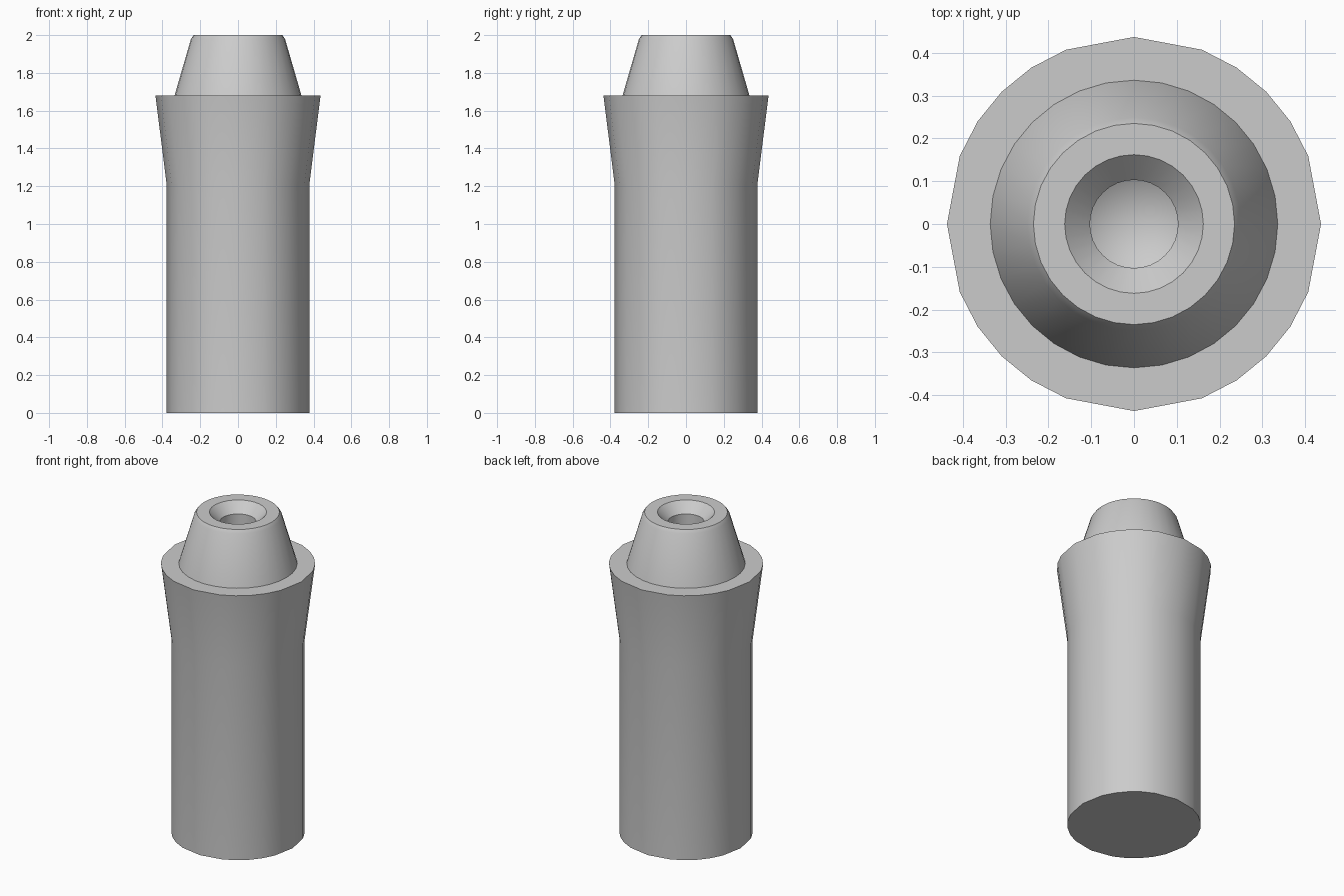
import bpy
import bmesh
import math

old = bpy.data.objects.get("Cube")
if old:
    bpy.data.objects.remove(old, do_unlink=True)

grey = bpy.data.materials.new("plain grey")
grey.use_nodes = True
colour = (0.6, 0.6, 0.6, 1)
grey.diffuse_color = colour
grey.node_tree.nodes["Principled BSDF"].inputs["Base Color"].default_value = colour


def lathe(name, profile, angles, cap_start=False, cap_end=False):
    """Turn a (radius, height) profile about z; a zero radius closes to a point."""
    bm = bmesh.new()
    rings = []
    for r, z in profile:
        if r == 0:
            rings.append([bm.verts.new((0, 0, z))] * len(angles))
        else:
            rings.append([bm.verts.new((r * math.cos(a), r * math.sin(a), z)) for a in angles])
    for low, high in zip(rings, rings[1:]):
        for i in range(len(angles)):
            j = (i + 1) % len(angles)
            corners = list(dict.fromkeys((low[i], low[j], high[j], high[i])))
            bm.faces.new(corners)
    if cap_start:
        bm.faces.new(rings[0][::-1])
    if cap_end:
        bm.faces.new(rings[-1])
    mesh = bpy.data.meshes.new(name)
    bm.to_mesh(mesh)
    bm.free()
    mesh.materials.append(grey)
    obj = bpy.data.objects.new(name, mesh)
    bpy.context.collection.objects.link(obj)
    bpy.ops.object.select_all(action="DESELECT")
    obj.select_set(True)
    bpy.context.view_layer.objects.active = obj
    bpy.ops.object.shade_smooth_by_angle(angle=math.radians(32))
    return obj


# Body: unevenly spaced sides repeated in each quarter, flaring to a collar
quarter = (0, 21.3, 33.3, 45, 56.7, 68.7)
body_angles = [math.radians(q * 90 + a) for q in range(4) for a in quarter]
lathe("body", [(0.378, 0), (0.378, 1.21), (0.437, 1.68)], body_angles, True, True)

# Nozzle: tapered cone with a softened rim, countersink and drilled hole
round_angles = [math.tau * i / 32 for i in range(32)]
lathe("nozzle", [(0.336, 1.68), (0.249, 1.98), (0.235, 2.0), (0.162, 2.0),
                 (0.103, 1.94), (0.103, 1.76), (0, 1.70)], round_angles)
